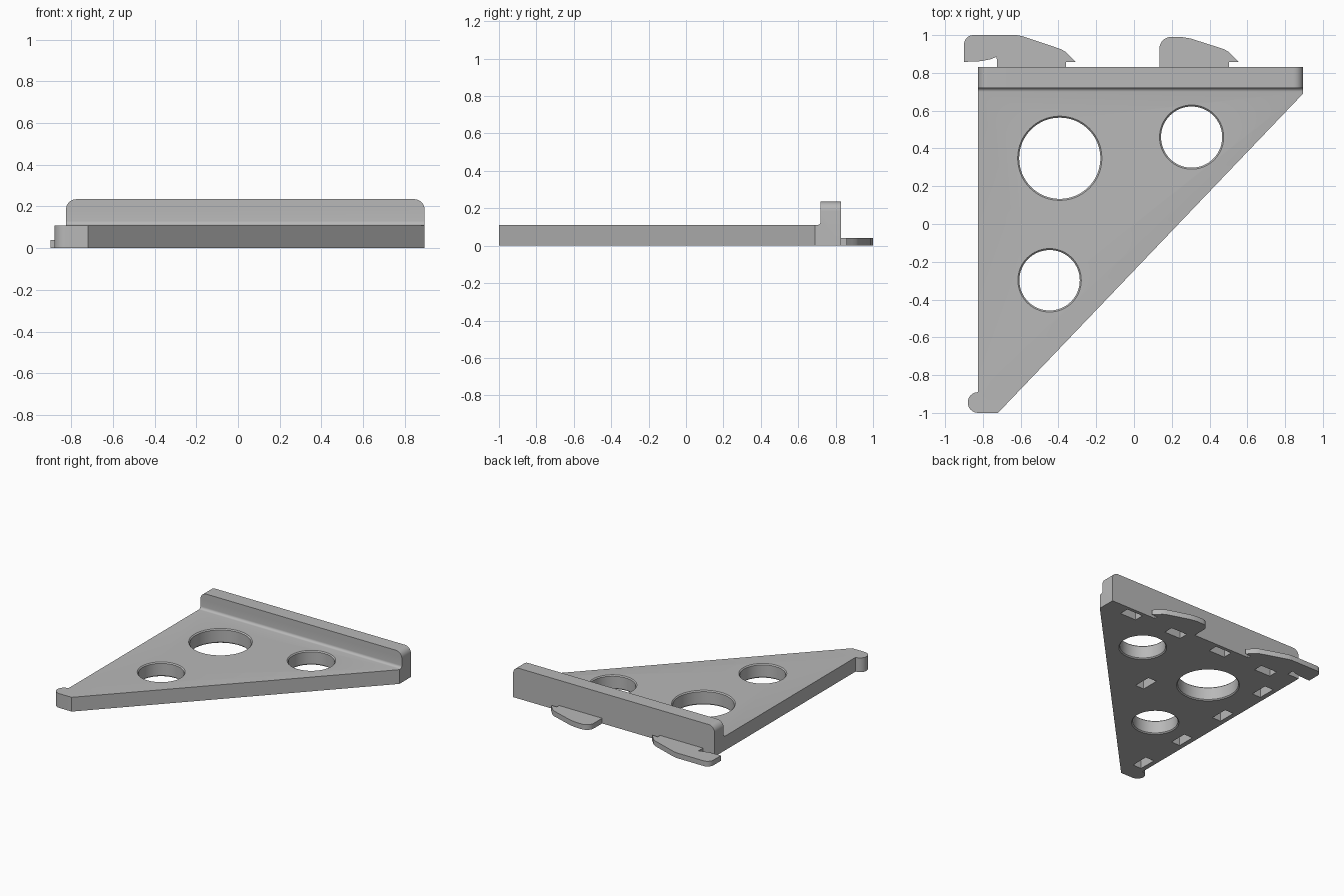
import bpy, bmesh
from math import sin, cos, pi, radians
from mathutils import Matrix, Vector

cube = bpy.data.objects.get("Cube")
if cube:
    bpy.data.objects.remove(cube, do_unlink=True)

grey = bpy.data.materials.new("light_grey")
grey.use_nodes = True
grey.diffuse_color = (0.48, 0.48, 0.48, 1)
grey.node_tree.nodes["Principled BSDF"].inputs["Base Color"].default_value = grey.diffuse_color

THICK, LEFT, RIGHT, BACK = 0.11, -0.825, 0.895, 0.83


def finish(name, bm):
    bmesh.ops.recalc_face_normals(bm, faces=bm.faces)
    mesh = bpy.data.meshes.new(name)
    bm.to_mesh(mesh)
    bm.free()
    mesh.materials.append(grey)
    obj = bpy.data.objects.new(name, mesh)
    bpy.context.scene.collection.objects.link(obj)
    return obj


def extrude(bm, points, offset):
    face = bm.faces.new([bm.verts.new(p) for p in points])
    new = bmesh.ops.extrude_face_region(bm, geom=[face])["geom"]
    verts = [v for v in new if isinstance(v, bmesh.types.BMVert)]
    bmesh.ops.translate(bm, verts=verts, vec=Vector(offset))


def arc(cx, cy, r, a, b, n=10):
    return [(cx + r * cos(radians(a + (b - a) * i / n)),
             cy + r * sin(radians(a + (b - a) * i / n))) for i in range(n + 1)]


def flat_part(name, outline, height):
    bm = bmesh.new()
    extrude(bm, [(x, y, 0) for x, y in outline], (0, 0, height))
    return finish(name, bm)


def combine(target, other, operation):
    mod = target.modifiers.new(operation.title(), "BOOLEAN")
    mod.object, mod.operation, mod.solver = other, operation, "EXACT"
    bpy.context.view_layer.objects.active = target
    bpy.ops.object.modifier_apply(modifier=mod.name)
    bpy.data.objects.remove(other, do_unlink=True)


def smooth(obj):
    bpy.ops.object.select_all(action="DESELECT")
    obj.select_set(True)
    bpy.context.view_layer.objects.active = obj
    bpy.ops.object.shade_smooth_by_angle(angle=radians(30))


# Triangular plate with a rounded nub at the front tip
outline = [(LEFT, BACK), (RIGHT, BACK), (RIGHT, 0.69), (-0.72, -1)]
outline += arc(-0.825, -0.945, 0.055, 270, 90, 16)
plate = flat_part("bracket_plate", outline, THICK)

# Upright rear wall: section with a fillet at its foot, rounded top ends
section = [(BACK, 0.0), (BACK, 0.235), (0.72, 0.235)]
section += arc(0.70, 0.13, 0.02, 0, -90, 6) + [(0.70, 0.0)]
bm = bmesh.new()
extrude(bm, [(LEFT, y, z) for y, z in section], (RIGHT - LEFT, 0, 0))
ends = [e for e in bm.edges if all(v.co.z > 0.23 for v in e.verts)
        and abs(e.verts[0].co.x - e.verts[1].co.x) < 0.001]
bmesh.ops.bevel(bm, geom=ends, offset=0.05, segments=8, profile=0.5, affect="EDGES")
combine(plate, finish("rear_wall", bm), "UNION")

# Round holes with a fine chamfer on both rims
for x, y, r in [(-0.393, 0.348, 0.215), (0.305, 0.46, 0.162), (-0.447, -0.298, 0.16)]:
    bm = bmesh.new()
    rings = []
    for z, extra in [(-0.02, 0.028), (0.008, 0), (THICK - 0.008, 0), (THICK + 0.02, 0.028)]:
        ring = arc(x, y, r + extra, 0, 360, 64)[:-1]
        rings.append([bm.verts.new((px, py, z)) for px, py in ring])
    for low, high in zip(rings, rings[1:]):
        for i in range(64):
            j = (i + 1) % 64
            bm.faces.new((low[i], low[j], high[j], high[i]))
    bm.faces.new(rings[0])
    bm.faces.new(rings[-1])
    combine(plate, finish("hole_cutter", bm), "DIFFERENCE")

# Blind slots in the underside: one row under the wall, the rest lengthwise
slots = [(x, 0.765, 0.14, 0.075) for x in (-0.575, -0.155, 0.255, 0.665)]
slots += [(-0.75, y, 0.075, 0.14) for y in (-0.79, -0.365, 0.085, 0.525)]
slots.append((-0.04, 0.085, 0.075, 0.14))
bm = bmesh.new()
for x, y, w, d in slots:
    bmesh.ops.create_cube(bm, size=1, matrix=Matrix.Translation((x, y, 0.03))
                          @ Matrix.Diagonal((w, d, 0.1, 1)))
combine(plate, finish("slot_cutter", bm), "DIFFERENCE")
smooth(plate)

# Thin hooks behind the wall
tail = [(0.10, 0.925), (0.125, 0.91), (0.145, 0.888), (0.175, 0.858), (0.125, 0.858), (0.125, BACK)]
long_hook = [(-0.725, BACK), (-0.727, 0.885), (-0.76, 0.872), (-0.81, 0.862), (-0.9, 0.858)]
long_hook += arc(-0.85, 0.95, 0.05, 180, 90, 8) + [(-0.62, 1.0), (-0.59, 0.994)]
long_hook += [(x - 0.485, y) for x, y in tail]
short_hook = [(0.135, BACK)] + arc(0.195, 0.93, 0.06, 180, 90, 8)
short_hook += [(0.25, 0.99), (0.30, 0.982)] + [(x + 0.378, y) for x, y in tail]
for name, shape in [("long_hook", long_hook), ("short_hook", short_hook)]:
    smooth(flat_part(name, shape, 0.04))
